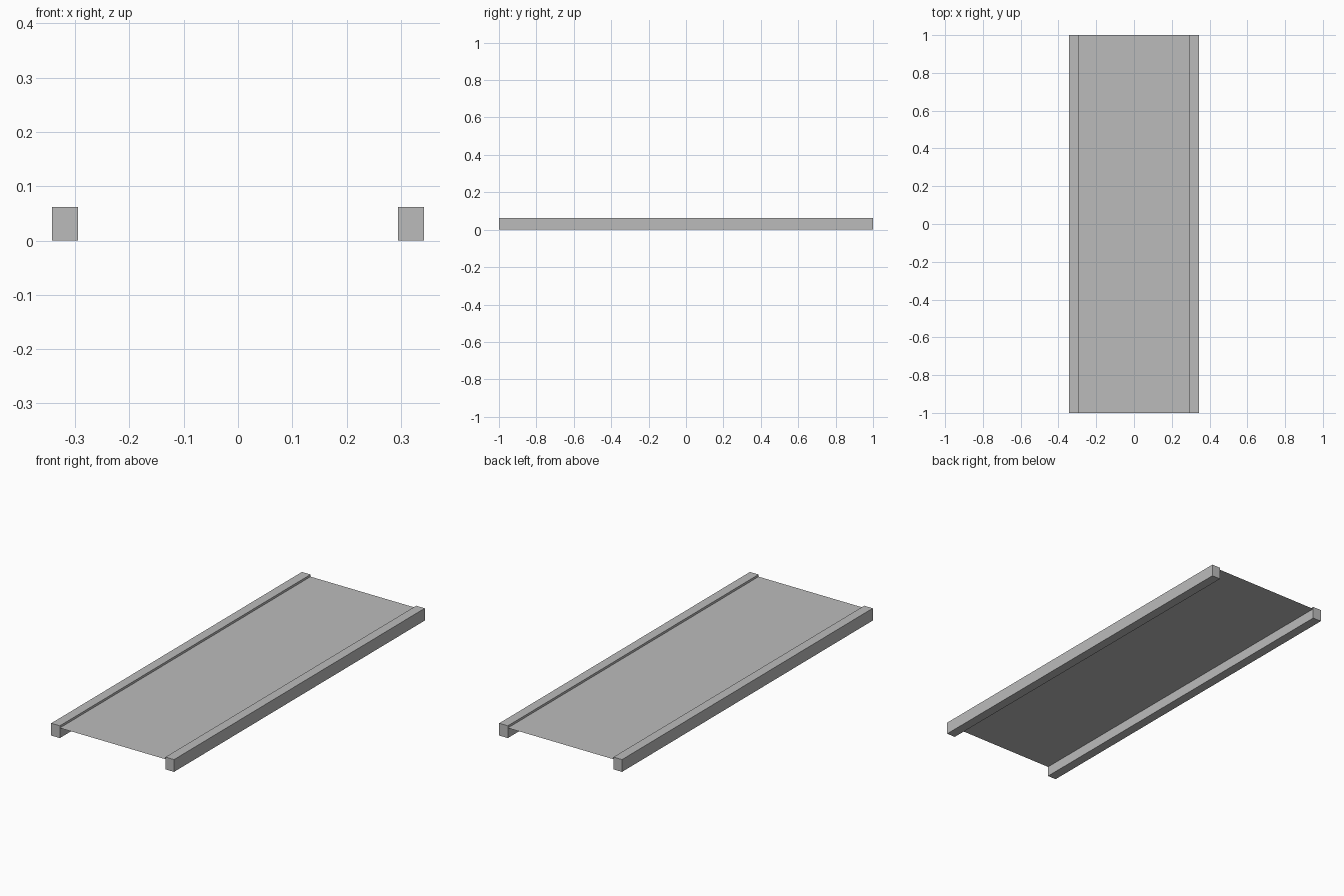
import bpy

# Remove the default object
cube = bpy.data.objects.get("Cube")
if cube:
    bpy.data.objects.remove(cube, do_unlink=True)

LENGTH = 2.0
OUTER_X, INNER_X = 0.343, 0.295
RAIL_HEIGHT = 0.062
DECK_Z = 0.051

# Single plain grey
grey = bpy.data.materials.new("plain_grey")
grey.use_nodes = True
colour = (0.5, 0.5, 0.5, 1)
grey.diffuse_color = colour
grey.node_tree.nodes["Principled BSDF"].inputs["Base Color"].default_value = colour


def finish(name, scale):
    """Name the new primitive, size it and give it the grey."""
    obj = bpy.context.object
    obj.name = name
    obj.scale = scale
    bpy.ops.object.transform_apply(location=False, rotation=False, scale=True)
    obj.data.materials.append(grey)
    return obj


# Long square rails on both sides
for name, side in (("left_rail", 1), ("right_rail", -1)):
    middle = side * (OUTER_X + INNER_X) / 2
    bpy.ops.mesh.primitive_cube_add(size=1, location=(middle, 0, RAIL_HEIGHT / 2))
    finish(name, (OUTER_X - INNER_X, LENGTH, RAIL_HEIGHT))

# Thin sheet deck spanning the rails, just below their tops
bpy.ops.mesh.primitive_plane_add(size=1, location=(0, 0, DECK_Z))
finish("deck", (2 * INNER_X, LENGTH, 1))
